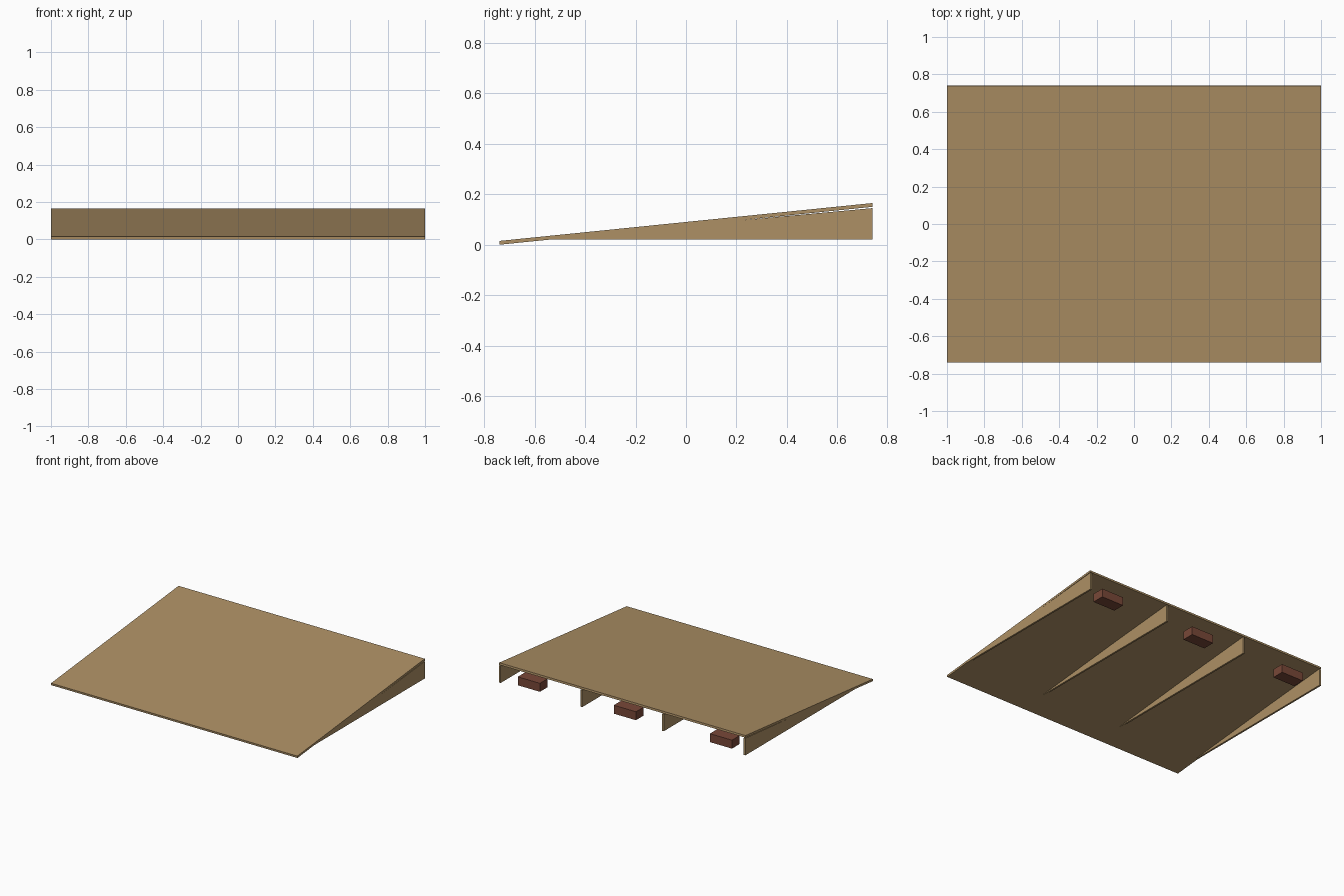
import bpy, bmesh, math
from mathutils import Matrix

if "Cube" in bpy.data.objects:
    bpy.data.objects.remove(bpy.data.objects["Cube"])


def material(name, rgb):
    m = bpy.data.materials.new(name)
    m.diffuse_color = (*rgb, 1)
    m.use_nodes = True
    m.node_tree.nodes["Principled BSDF"].inputs["Base Color"].default_value = m.diffuse_color
    return m


wood = material("plywood", (0.42, 0.28, 0.13))
brick = material("reddish_block", (0.19, 0.065, 0.04))


def finish(name, bm, mat):
    bmesh.ops.recalc_face_normals(bm, faces=bm.faces)
    mesh = bpy.data.meshes.new(name)
    bm.to_mesh(mesh)
    bm.free()
    mesh.materials.append(mat)
    ob = bpy.data.objects.new(name, mesh)
    bpy.context.collection.objects.link(ob)
    return ob


def box(name, size, loc, mat, tilt=0.0):
    bm = bmesh.new()
    bmesh.ops.create_cube(bm, size=1, matrix=Matrix.Diagonal((*size, 1)))
    ob = finish(name, bm, mat)
    ob.location = loc
    ob.rotation_euler.x = tilt
    return ob


def wedge(name, x, width, profile, mat):
    bm = bmesh.new()
    face = bm.faces.new([bm.verts.new((x - width / 2, y, z)) for y, z in profile])
    ext = bmesh.ops.extrude_face_region(bm, geom=[face])
    verts = [g for g in ext["geom"] if isinstance(g, bmesh.types.BMVert)]
    bmesh.ops.translate(bm, verts=verts, vec=(width, 0, 0))
    return finish(name, bm, mat)


# Sloping deck board
box("ramp_deck", (2.0, 1.486, 0.015), (0, 0, 0.0825), wood, math.asin(0.15 / 1.486))

# Four tapered support ribs, the outer two flush with the deck edges
RIB = 0.013
for i in range(4):
    x = (i / 3 * 2 - 1) * (1 - RIB / 2)
    wedge(f"support_rib_{i + 1}", x, RIB,
          [(-0.62, 0.02), (0.74, 0.02), (0.74, 0.145)], wood)

# Three blocks under the high end, one per bay
for i, x in enumerate((-0.78, 0, 0.78)):
    box(f"under_block_{i + 1}", (0.18, 0.09, 0.062), (x, 0.664, 0.054), brick)
